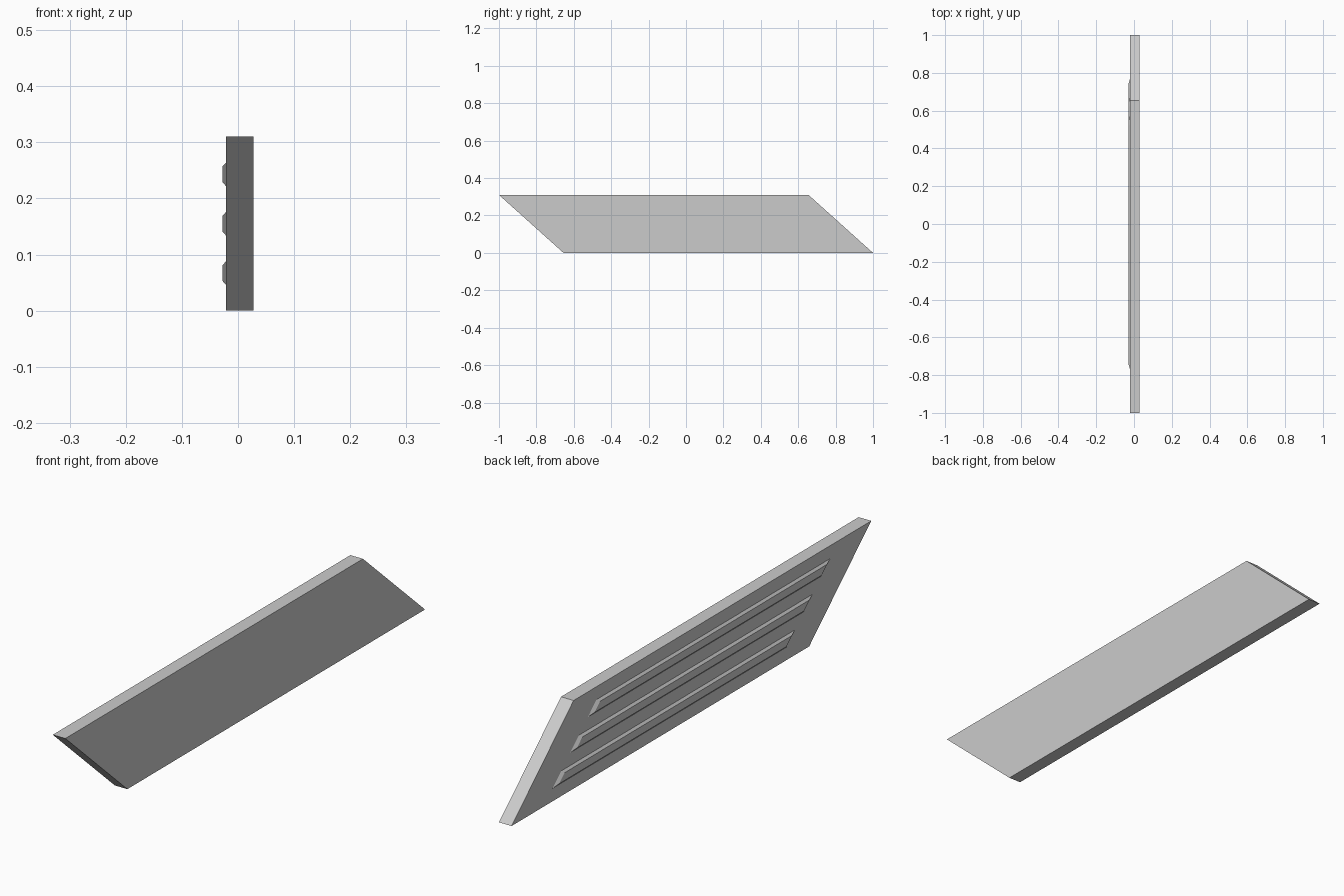
import bpy, bmesh

if "Cube" in bpy.data.objects:
    bpy.data.objects.remove(bpy.data.objects["Cube"])

H = 0.31                 # panel height
SLANT = 0.345 / H        # sideways lean of the ends per unit of height
BACK, FACE, RIDGE = 0.028, -0.021, -0.028


def slanted_outline(z0, z1, margin):
    """Parallelogram (y, z) points following the slanted panel ends."""
    def right(z):
        return 1 - SLANT * z - margin

    def left(z):
        return -0.655 - SLANT * z + margin
    return [(left(z0), z0), (right(z0), z0), (right(z1), z1), (left(z1), z1)]


def loft(name, xa, outline_a, xb, outline_b):
    """Solid between two outlines lying at x = xa and x = xb."""
    bm = bmesh.new()
    a = [bm.verts.new((xa, y, z)) for y, z in outline_a]
    b = [bm.verts.new((xb, y, z)) for y, z in outline_b]
    bm.faces.new(a)
    bm.faces.new(b[::-1])
    for i in range(4):
        j = (i + 1) % 4
        bm.faces.new((a[j], a[i], b[i], b[j]))
    bmesh.ops.recalc_face_normals(bm, faces=bm.faces)
    mesh = bpy.data.meshes.new(name)
    bm.to_mesh(mesh)
    bm.free()
    obj = bpy.data.objects.new(name, mesh)
    bpy.context.collection.objects.link(obj)
    return obj


# Slanted panel
panel = slanted_outline(0, H, 0)
loft("panel", BACK, panel, FACE, panel)

# Three raised ridges with bevelled sides and ends
for i, zc in enumerate((0.067, 0.155, 0.243)):
    base = slanted_outline(zc - 0.0215, zc + 0.0215, 0.178)
    top = slanted_outline(zc - 0.0135, zc + 0.0135, 0.196)
    loft(f"ridge_{i + 1}", FACE, base, RIDGE, top)
